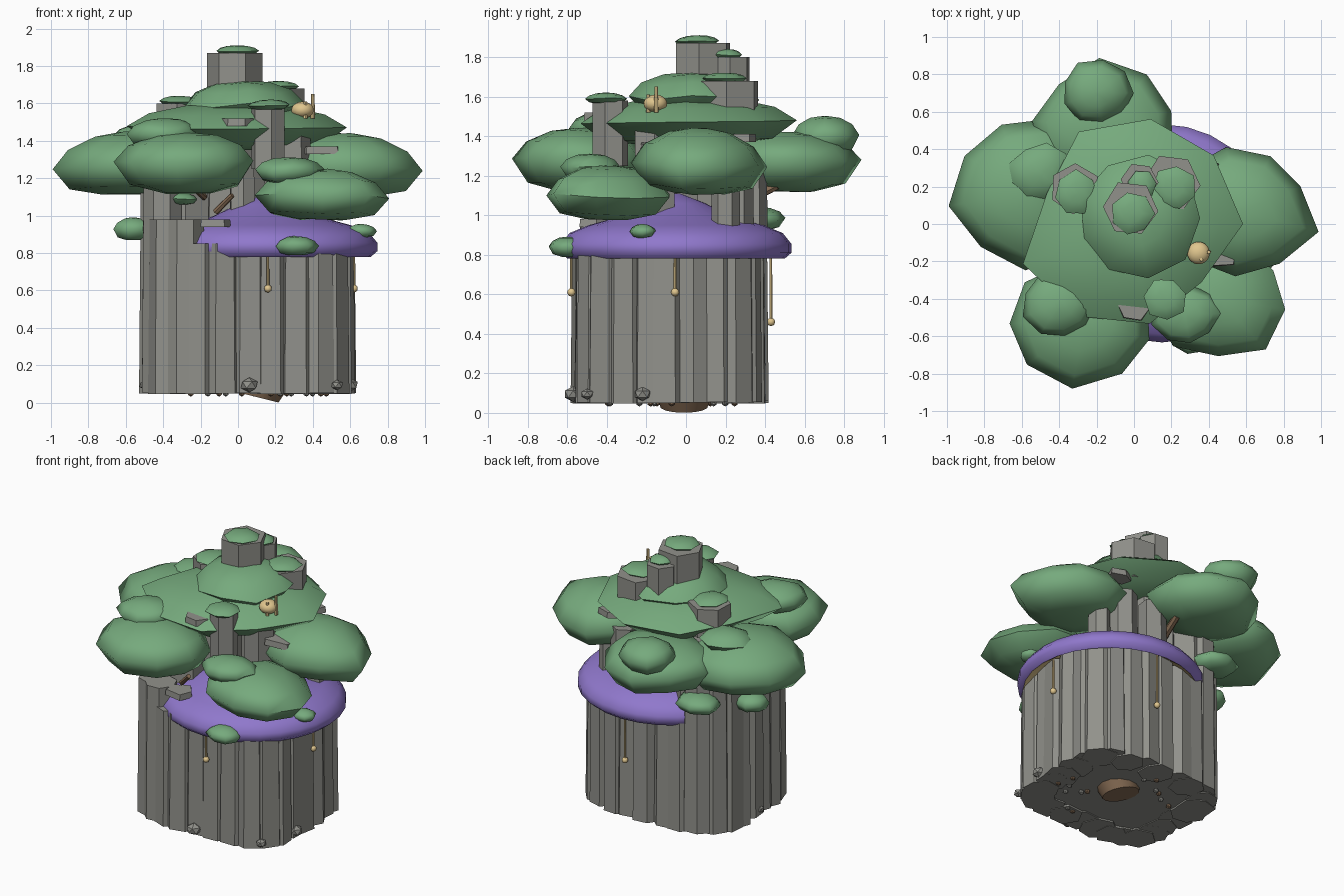
import bpy, bmesh, math, random
from mathutils import Vector, Matrix

random.seed(7)
old = bpy.data.objects.get("Cube")
if old:
    bpy.data.objects.remove(old, do_unlink=True)


def srgb(r, g, b):
    return tuple((c / 255 / 12.92) if c < 11 else ((c / 255 + 0.055) / 1.055) ** 2.4
                 for c in (r, g, b)) + (1.0,)


def material(name, rgb):
    m = bpy.data.materials.new(name)
    m.use_nodes = True
    m.diffuse_color = srgb(*rgb)
    m.node_tree.nodes["Principled BSDF"].inputs["Base Color"].default_value = srgb(*rgb)
    return m


STONE = material("grey_stone", (145, 145, 139))
LEAF = material("leaf_green", (118, 170, 125))
PURPLE = material("purple_cap", (144, 120, 204))
CREAM = material("cream_gold", (224, 198, 142))
WOOD = material("brown_wood", (134, 108, 84))


def finish(name, bm, mats, smooth=None):
    bmesh.ops.recalc_face_normals(bm, faces=bm.faces)
    me = bpy.data.meshes.new(name)
    bm.to_mesh(me)
    bm.free()
    ob = bpy.data.objects.new(name, me)
    bpy.context.collection.objects.link(ob)
    for m in mats:
        me.materials.append(m)
    if smooth:
        bpy.ops.object.select_all(action="DESELECT")
        ob.select_set(True)
        bpy.context.view_layer.objects.active = ob
        bpy.ops.object.shade_smooth_by_angle(angle=math.radians(smooth))


def loft(bm, rings):
    """Bridge a stack of equal-length point rings and cap both ends."""
    rows = [[bm.verts.new(p) for p in ring] for ring in rings]
    n = len(rows[0])
    for a, b in zip(rows, rows[1:]):
        for i in range(n):
            bm.faces.new((a[i], a[(i + 1) % n], b[(i + 1) % n], b[i]))
    bm.faces.new(rows[0])
    bm.faces.new(rows[-1])


def prism(name, x, y, z0, z1, r, sides=6, ry=None, taper=0.95, jitter=0.1):
    """Rough upright stone column with an irregular outline."""
    ry = ry or r
    turn = random.uniform(0, math.pi)
    shape = []
    for i in range(sides):
        a = turn + math.tau * i / sides
        k = random.uniform(1 - jitter, 1 + jitter)
        shape.append((math.cos(a) * r * k, math.sin(a) * ry * k))
    bm = bmesh.new()
    loft(bm, [[(x + u * t, y + v * t, z) for u, v in shape]
              for z, t in ((z0, 1), (z1, taper))])
    finish(name, bm, [STONE])


def foliage(name, x, y, z, rx, ry, top, bottom, tip=0, n=9, reach=None):
    """Lens-shaped clump of leaves with a wavy pointed rim."""
    reach = reach or [1.07] + [random.uniform(0.92, 1.05) for _ in range(n - 1)]
    wave = [random.uniform(-0.12, 0.12) * top for _ in range(n)]
    profile = [(0.35, -bottom), (0.78, -0.75 * bottom), (1, 0),
               (0.8, 0.55 * top), (0.45, 0.9 * top), (0.12, top)]
    start = math.radians(tip)
    rings = []
    for s, dz in profile:
        rings.append([(x + math.cos(start + math.tau * i / n) * rx * s * reach[i],
                       y + math.sin(start + math.tau * i / n) * ry * s * reach[i],
                       z + dz + wave[i] * s) for i in range(n)])
    bm = bmesh.new()
    loft(bm, rings)
    finish(name, bm, [LEAF], smooth=75)


def rod(name, p, q, r, mat, sides=7):
    p, q = Vector(p), Vector(q)
    d = q - p
    bm = bmesh.new()
    bmesh.ops.create_cone(bm, cap_ends=True, segments=sides, radius1=r, radius2=r * 0.8, depth=d.length)
    turn = d.to_track_quat("Z", "Y").to_matrix().to_4x4()
    bm.transform(Matrix.Translation((p + q) / 2) @ turn)
    finish(name, bm, [mat], smooth=40)


def ball(name, p, r, mat, detail=2, smooth=60, flat=1.0):
    bm = bmesh.new()
    bmesh.ops.create_icosphere(bm, subdivisions=detail, radius=r)
    bm.transform(Matrix.Translation(p) @ Matrix.Diagonal((1, 1, flat, 1)))
    finish(name, bm, [mat], smooth)


def squarish(a, rx, ry):
    """Point on the rounded-square outline of the stump, evenly spread."""
    a += 0.08 * math.sin(4 * a)
    c, s = math.cos(a), math.sin(a)
    k = (abs(c) ** 5 + abs(s) ** 5) ** -0.2
    return 0.055 + rx * k * c, -0.08 + ry * k * s


# Stone stump: a core wrapped in rough columns, taller on the right-hand side
prism("stump_core", 0.05, -0.08, 0.06, 0.85, 0.5, 24, ry=0.43, jitter=0.02)
COUNT = 28
for i in range(COUNT):
    x, y = squarish(math.tau * (i + random.uniform(-0.15, 0.15)) / COUNT, 0.455, 0.385)
    if x < -0.22:
        height = 0.98 if y < -0.35 else random.uniform(1.1, 1.18)
    else:
        height = 0.85
    prism(f"stump_column_{i}", x, y, random.uniform(0.045, 0.06), height,
          random.uniform(0.105, 0.125), random.choice((6, 7)), taper=0.93)

# Inner columns rising above the shelf
for i, (x, y, r, top) in enumerate([(-0.02, 0.12, 0.19, 1.5), (0.3, 0.25, 0.1, 1.3),
                                    (0.12, 0.32, 0.1, 1.25), (0.02, -0.1, 0.07, 1.3),
                                    (0.45, 0.2, 0.07, 1.2), (-0.28, -0.2, 0.15, 1.17),
                                    (-0.25, 0.2, 0.17, 1.35), (0.28, -0.16, 0.12, 1.45)]):
    prism(f"inner_column_{i}", x, y, 0.87, top, r)

# Purple shelf with a pale hollow underside
bm = bmesh.new()
SEG = 28
profile = [(0.3, 0.87), (0.45, 0.86), (0.53, 0.8), (0.56, 0.78), (0.595, 0.81), (0.595, 0.855),
           (0.55, 0.91), (0.45, 0.95), (0.3, 0.99), (0.15, 1.06), (0.02, 1.11)]
loft(bm, [[(0.15 + r * math.cos(math.tau * i / SEG), -0.05 + 0.98 * r * math.sin(math.tau * i / SEG), z)
           for i in range(SEG)] for r, z in profile])
bmesh.ops.recalc_face_normals(bm, faces=bm.faces)
for f in bm.faces:
    c = f.calc_center_median()
    inside = math.hypot(c.x - 0.15, c.y + 0.05) < 0.56
    f.material_index = 1 if inside and f.normal.z < -0.1 else 0
finish("purple_shelf", bm, [PURPLE, CREAM], smooth=50)

# Large leaf clumps
foliage("right_clump", -0.58, 0.17, 1.27, 0.39, 0.4, 0.18, 0.15, 190)
foliage("front_right_clump", -0.27, -0.52, 1.28, 0.4, 0.34, 0.16, 0.16, -98)
foliage("back_clump", -0.15, 0.52, 1.28, 0.385, 0.345, 0.14, 0.16, 95)
foliage("left_clump", 0.58, 0.07, 1.26, 0.385, 0.37, 0.18, 0.15, -16,
        reach=[1.1, 0.88, 0.88, 0.95, 1.0, 1.0, 1.0, 0.95, 0.92])
foliage("front_left_clump", 0.45, -0.4, 1.1, 0.37, 0.33, 0.15, 0.12, -50)
foliage("middle_clump", -0.01, 0.0, 1.475, 0.57, 0.57, 0.125, 0.12, 0,
        reach=[1.04, 1.0, 1.0, 1.0, 0.85, 1.09, 1.0, 0.95, 0.85])
foliage("crown_clump", 0.02, 0.03, 1.59, 0.33, 0.34, 0.13, 0.1, 40)

# Small leaf clumps sitting on the large ones
for i, (x, y, z, r, h) in enumerate([(0.27, -0.48, 1.24, 0.18, 0.07), (-0.4, -0.43, 1.44, 0.2, 0.08),
                                     (-0.5, 0.27, 1.43, 0.17, 0.06), (-0.2, 0.7, 1.4, 0.19, 0.1)]):
    foliage(f"small_clump_{i}", x, y, z, r, r * 0.92, h, h, 40 * i)

# Leaf tufts around the stump
for i, (x, y, z, r, h) in enumerate([(0.31, -0.6, 0.84, 0.115, 0.05), (0.66, -0.22, 0.92, 0.08, 0.035),
                                     (-0.56, 0.07, 0.93, 0.12, 0.06), (-0.35, 0.36, 0.98, 0.16, 0.06),
                                     (-0.3, -0.33, 1.09, 0.09, 0.03)]):
    foliage(f"tuft_{i}", x, y, z, r, r * 0.9, h, h, 50 * i, n=7)

# Hexagonal pillars through the crown, each with a leafy cap
for i, (x, y, z0, z1, r, cap) in enumerate([(-0.02, 0.08, 1.4, 1.87, 0.15, 0.115),
                                            (0.2, 0.22, 1.4, 1.68, 0.155, 0.12),
                                            (0.03, 0.23, 1.4, 1.8, 0.1, 0.08),
                                            (-0.32, 0.19, 1.4, 1.6, 0.135, 0.12),
                                            (0.16, -0.38, 1.25, 1.58, 0.09, 0.115)]):
    prism(f"crown_pillar_{i}", x, y, z0, z1, r, taper=1.0, jitter=0.05)
    foliage(f"pillar_cap_{i}", x + 0.01, y - 0.025, z1 + 0.01, cap, cap, 0.03, 0.025, 30 * i, n=7)

# Flat stone ledges
for i, (x, y, z, r) in enumerate([(0.42, -0.14, 1.36, 0.14), (0.0, -0.46, 1.51, 0.09),
                                  (0.36, 0.3, 1.4, 0.09), (-0.12, -0.46, 0.97, 0.1)]):
    prism(f"ledge_{i}", x, y, z - 0.03, z + 0.01, r, 5, ry=r * 0.75, jitter=0.2)

# Pot with two prongs on the crown
ball("pot", (0.345, -0.155, 1.565), 0.06, CREAM, 3, flat=0.75)
for i, (x, y, top) in enumerate([(0.4, -0.15, 1.65), (0.36, -0.19, 1.61)]):
    rod(f"pot_prong_{i}", (x, y, 1.52), (x, y, top), 0.012, CREAM)

# Hanging beads under the shelf
for i, (x, y, z) in enumerate([(0.16, -0.58, 0.61), (0.62, -0.055, 0.61), (0.17, 0.43, 0.46)]):
    rod(f"bead_cord_{i}", (x, y, z), (x, y, 0.84), 0.008, CREAM)
    ball(f"bead_{i}", (x, y, z), 0.021, CREAM)

# Branch stubs
for i, (p, q) in enumerate([((0.0, 0.25, 1.05), (0.03, 0.46, 1.15)), ((-0.18, -0.3, 1.1), (-0.25, -0.42, 1.16)),
                            ((-0.12, -0.45, 1.02), (-0.03, -0.5, 1.11))]):
    rod(f"branch_{i}", p, q, 0.028 if i == 0 else 0.018, WOOD)

# Slanted root plug, pebbles on the base and rocks at the foot
rod("root_plug", (0.12, -0.01, 0.11), (0.1, -0.01, 0.03), 0.15, WOOD, 14)
for i in range(14):
    a = random.uniform(0, math.tau)
    d = random.uniform(0.22, 0.45)
    ball(f"base_pebble_{i}", (0.05 + d * math.cos(a), -0.08 + 0.85 * d * math.sin(a), 0.05),
         0.018, (WOOD, STONE)[i % 2], 1, None)
for i, (x, y, r) in enumerate([(0.06, -0.57, 0.05), (0.6, -0.22, 0.045), (-0.5, -0.1, 0.03),
                               (0.53, -0.5, 0.035), (0.6, 0.06, 0.02)]):
    ball(f"foot_rock_{i}", (x, y, 0.095), r, STONE, 1, None, 0.8)
